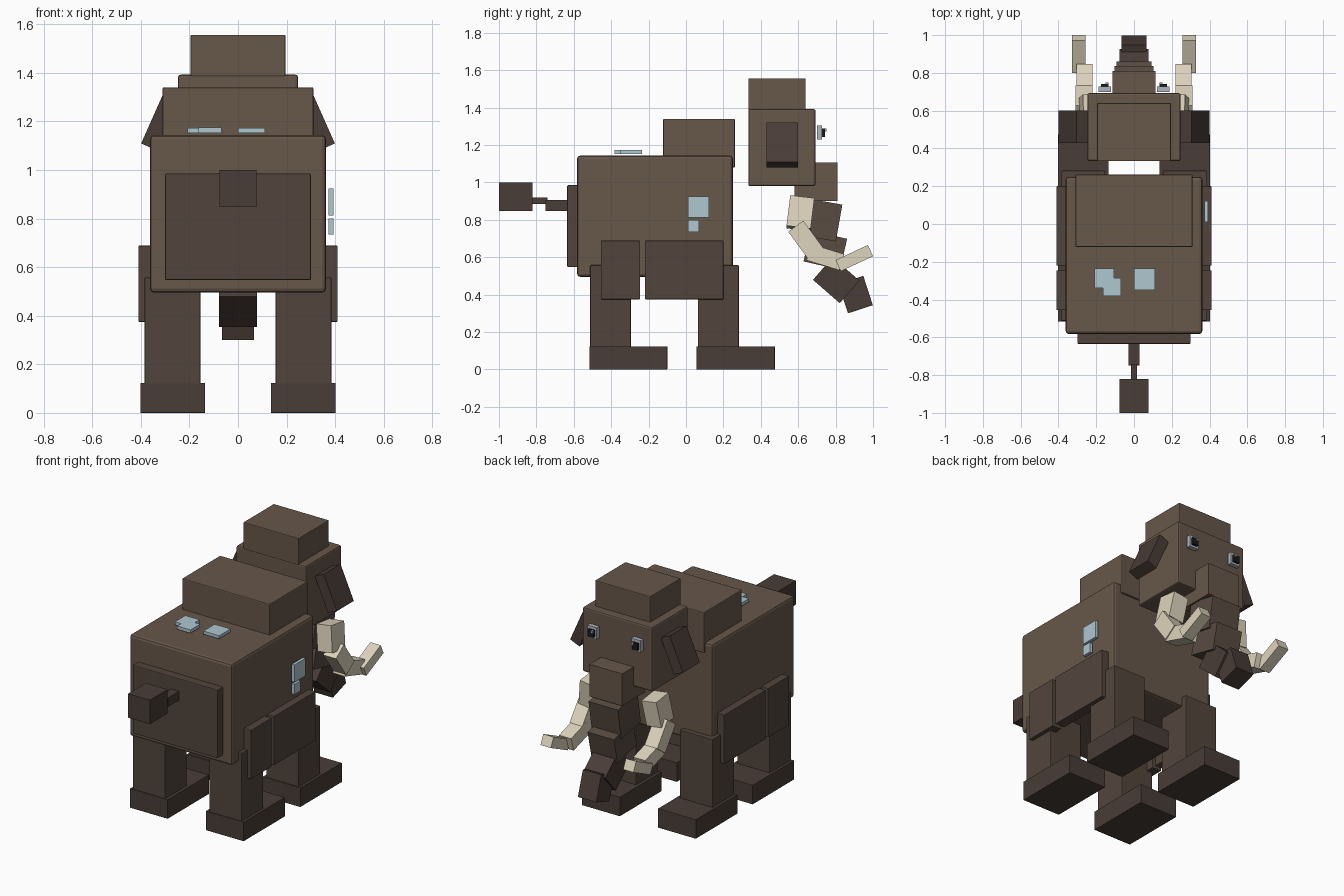
import bpy
from math import radians

if "Cube" in bpy.data.objects:
    bpy.data.objects.remove(bpy.data.objects["Cube"])


def mat(name, rgb):
    m = bpy.data.materials.new(name)
    m.diffuse_color = (*rgb, 1)
    m.use_nodes = True
    m.node_tree.nodes["Principled BSDF"].inputs["Base Color"].default_value = m.diffuse_color
    return m


BROWN = mat("brown_fur", (0.135, 0.095, 0.068))
MID = mat("trunk_brown", (0.10, 0.072, 0.055))
LEG = mat("leg_brown", (0.085, 0.060, 0.046))
DARK = mat("dark_fur", (0.066, 0.046, 0.038))
IVORY = mat("ivory", (0.73, 0.66, 0.51))
ICE = mat("ice_blue", (0.43, 0.57, 0.64))
GREY = mat("eye_grey", (0.42, 0.47, 0.52))
BLACK = mat("black", (0.01, 0.01, 0.01))


def block(name, center, size, material, rot=(0, 0, 0), bevel=0.0):
    bpy.ops.mesh.primitive_cube_add(size=1, location=center,
                                    rotation=[radians(a) for a in rot])
    o = bpy.context.object
    o.name = name
    o.scale = size
    bpy.ops.object.transform_apply(location=False, rotation=False, scale=True)
    o.data.materials.append(material)
    if bevel:
        b = o.modifiers.new("bevel", "BEVEL")
        b.width = bevel
        b.segments = 2
    return o


def span(name, x, y, z, material, bevel=0.0):
    """Axis-aligned block given by its extents."""
    r = (x, y, z)
    return block(name, [(a + b) / 2 for a, b in r], [b - a for a, b in r],
                 material, bevel=bevel)


# Body, hump, rump
span("body", (-.362, .362), (-.582, .25), (.495, 1.143), BROWN, .016)
span("hump", (-.31, .31), (-.122, .262), (1.08, 1.34), BROWN, .006)
span("rump_fur", (-.30, .30), (-.635, -.56), (.547, .985), LEG, .005)

# Tail
span("tail_base", (-.029, .029), (-.75, -.62), (.848, .905), DARK)
span("tail_link", (-.017, .017), (-.83, -.74), (.885, .92), DARK)
span("tail_tuft", (-.077, .077), (-1.0, -.82), (.847, 1.0), DARK)

# Head
span("head", (-.247, .247), (.333, .693), (.98, 1.392), BROWN, .01)
span("head_fur", (-.195, .195), (.333, .64), (1.385, 1.556), BROWN, .004)

# Trunk: half width, centre (y, z), size (y, z), tilt
trunk = [
    (.115, (.695, 1.003), (.23, .205), 0),
    (.104, (.72, .80), (.20, .20), -10),
    (.093, (.745, .638), (.20, .17), -13),
    (.078, (.803, .477), (.19, .16), -41),
    (.065, (.907, .40), (.14, .165), 18),
]
for i, (hw, (cy, cz), (sy, sz), a) in enumerate(trunk):
    block(f"trunk_{i + 1}", (0, cy, cz), (2 * hw, sy, sz),
          (BROWN, MID, MID, DARK, DARK)[i], (a, 0, 0))

# Tusks: centre, size, tilt about x, sideways lean
tusk = [
    ((.228, .612, .835), (.105, .13, .165), -7, -8),
    ((.265, .64, .693), (.09, .10, .18), 36, 0),
    ((.262, .745, .60), (.085, .185, .09), -17, 0),
    ((.292, .90, .595), (.073, .19, .066), 25, 0),
]

for s, side in ((-1, "left"), (1, "right")):
    def side_span(name, x, y, z, material, bevel=0.0):
        span(f"{side}_{name}", sorted((s * x[0], s * x[1])), y, z, material, bevel)

    # Legs, feet and fur skirts
    for part, ly, fy in (("back", (-.513, -.295), (-.517, -.1)),
                         ("front", (.063, .283), (.055, .475))):
        side_span(part + "_leg", (.155, .385), ly, (.11, .557), LEG, .004)
        side_span(part + "_foot", (.135, .402), fy, (0, .123), DARK, .002)
    side_span("back_skirt", (.345, .41), (-.455, -.245), (.375, .688), LEG, .003)
    side_span("front_skirt", (.345, .41), (-.22, .20), (.375, .688), LEG, .003)

    # Ear leaning outwards
    block(f"{side}_ear", (s * .32, .515, 1.20), (.07, .17, .23), DARK,
          (0, -s * 24, 0))

    # Eye
    side_span("eye", (.122, .188), (.70, .727), (1.23, 1.305), GREY)
    side_span("pupil", (.136, .176), (.725, .742), (1.243, 1.287), BLACK)
    side_span("eye_glint", (.136, .150), (.74, .75), (1.272, 1.287), GREY)

    for i, (c, size, a, lean) in enumerate(tusk):
        block(f"{side}_tusk_{i + 1}", (s * c[0], c[1], c[2]), size, IVORY,
              (a, s * lean, 0))

# Ice patches
span("back_ice_1", (-.208, -.107), (-.34, -.235), (1.153, 1.173), ICE)
span("back_ice_2", (-.163, -.068), (-.382, -.285), (1.153, 1.174), ICE)
span("back_ice_3", (0, .112), (-.35, -.235), (1.153, 1.173), ICE)
span("side_ice_1", (.373, .393), (.01, .122), (.813, .924), ICE)
span("side_ice_2", (.373, .393), (.01, .07), (.735, .80), ICE)
